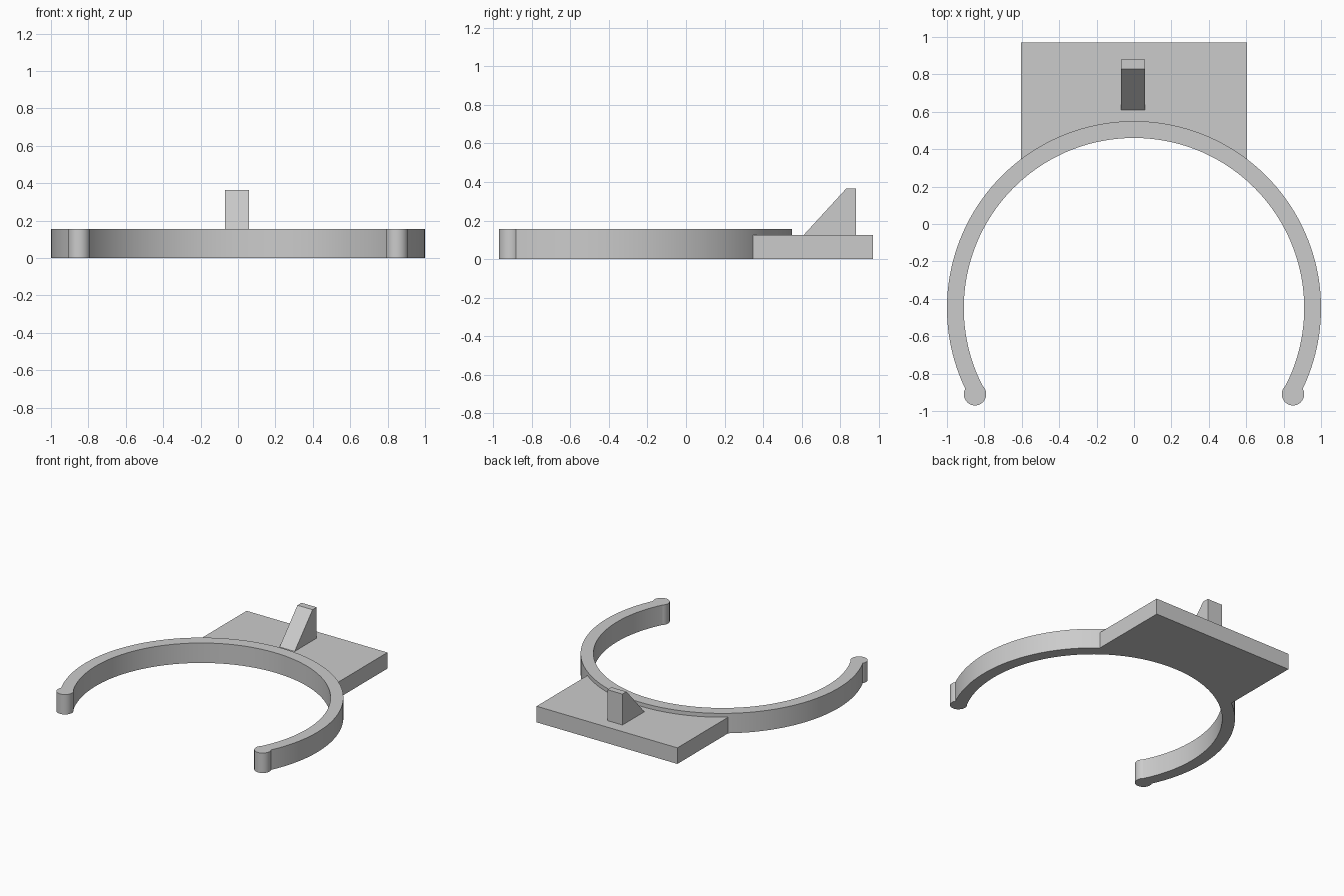
import bpy
import bmesh
from math import radians, sin, cos, sqrt, atan2
from mathutils import Vector

cube = bpy.data.objects.get("Cube")
if cube:
    bpy.data.objects.remove(cube, do_unlink=True)

# Shared dimensions
CENTRE_Y = -0.45
OUTER, INNER = 1.0, 0.91
RING_HEIGHT, PLATE_HEIGHT = 0.155, 0.125
TIP_X, TIP_Y, TIP_RADIUS = 0.85, -0.91, 0.06
PLATE_HALF, PLATE_BACK = 0.605, 0.97

grey = bpy.data.materials.new("light grey plastic")
grey.use_nodes = True
colour = (0.6, 0.6, 0.6, 1)
grey.diffuse_color = colour
grey.node_tree.nodes["Principled BSDF"].inputs["Base Color"].default_value = colour


def arc(radius, start, end, steps, x=0, y=CENTRE_Y):
    """Points along an arc in the ground plane."""
    angles = [start + (end - start) * i / steps for i in range(steps + 1)]
    return [Vector((x + radius * cos(a), y + radius * sin(a), 0)) for a in angles]


def extrude(name, outline, direction):
    """Solid made by pushing a closed outline along a direction."""
    bm = bmesh.new()
    face = bm.faces.new([bm.verts.new(p) for p in outline])
    result = bmesh.ops.extrude_face_region(bm, geom=[face])
    top = [v for v in result["geom"] if isinstance(v, bmesh.types.BMVert)]
    bmesh.ops.translate(bm, verts=top, vec=direction)
    bmesh.ops.recalc_face_normals(bm, faces=bm.faces)
    mesh = bpy.data.meshes.new(name)
    bm.to_mesh(mesh)
    bm.free()
    mesh.materials.append(grey)
    obj = bpy.data.objects.new(name, mesh)
    bpy.context.collection.objects.link(obj)
    bpy.ops.object.select_all(action="DESELECT")
    obj.select_set(True)
    bpy.context.view_layer.objects.active = obj
    bpy.ops.object.shade_smooth_by_angle(angle=radians(30))
    return obj


# Open clip ring
end = atan2(TIP_Y - CENTRE_Y, TIP_X)
start = radians(180) - end
ring = arc(OUTER, start, end, 120) + arc(INNER, end, start, 120)
extrude("clip_ring", ring, (0, 0, RING_HEIGHT))

# Rounded tips at the ring's opening
for side, x in (("left", TIP_X), ("right", -TIP_X)):
    circle = arc(TIP_RADIUS, 0, radians(360), 40, x, TIP_Y)[:-1]
    extrude(side + "_tip", circle, (0, 0, RING_HEIGHT))

# Back plate, its front edge following the ring
reach = OUTER - 0.005
edge = atan2(sqrt(reach**2 - PLATE_HALF**2), PLATE_HALF)
plate = arc(reach, edge, radians(180) - edge, 48)
plate += [Vector((-PLATE_HALF, PLATE_BACK, 0)), Vector((PLATE_HALF, PLATE_BACK, 0))]
extrude("back_plate", plate, (0, 0, PLATE_HEIGHT))

# Sloped catch standing on the plate
profile = [(0.61, PLATE_HEIGHT), (0.83, 0.365), (0.88, 0.365), (0.88, PLATE_HEIGHT)]
extrude("catch", [Vector((-0.07, y, z)) for y, z in profile], (0.13, 0, 0))
